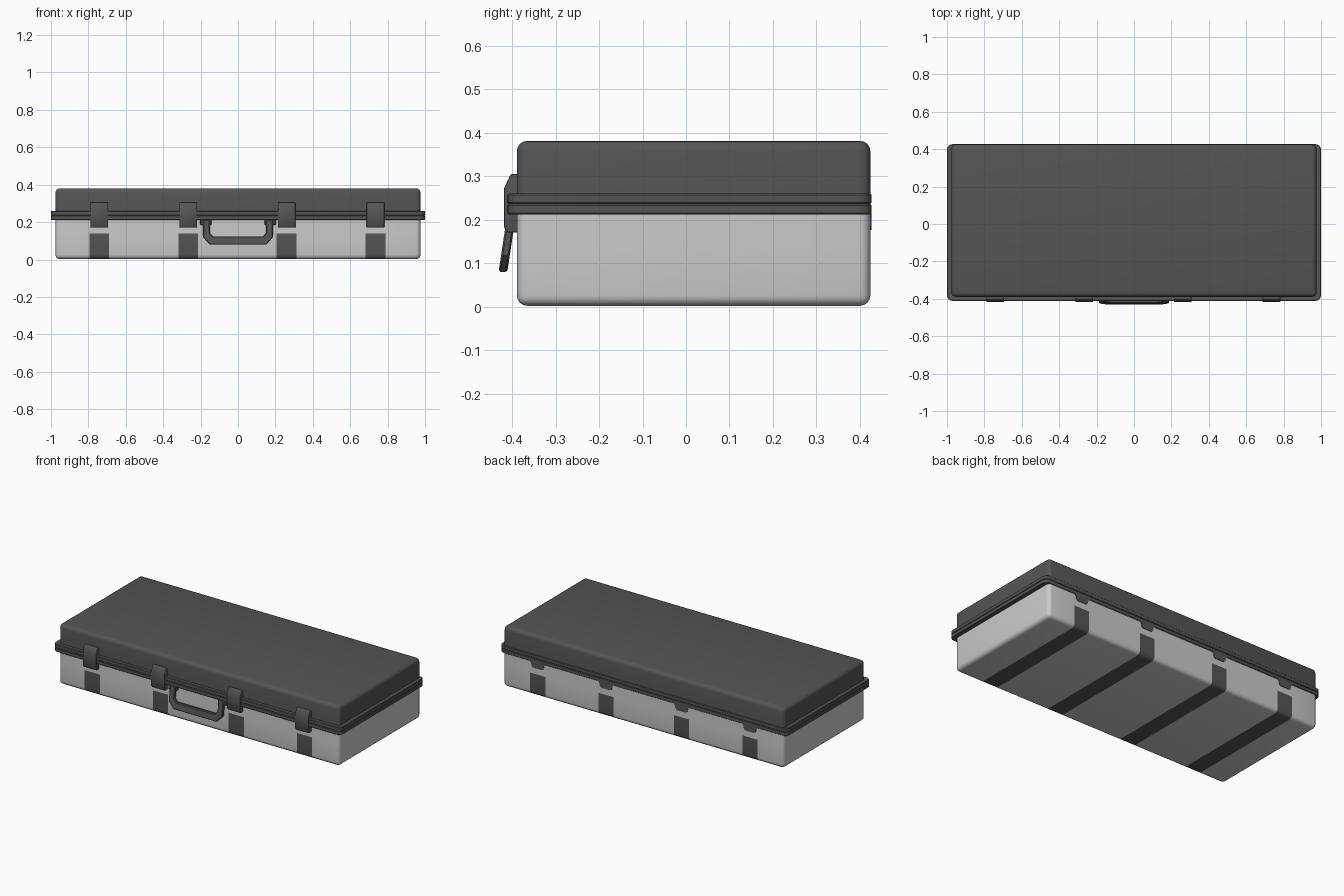
import bpy, bmesh
from mathutils import Vector

if "Cube" in bpy.data.objects:
    bpy.data.objects.remove(bpy.data.objects["Cube"])


def material(name, v):
    m = bpy.data.materials.new(name)
    m.diffuse_color = (v, v, v, 1)
    m.use_nodes = True
    m.node_tree.nodes["Principled BSDF"].inputs["Base Color"].default_value = m.diffuse_color
    return m


LIGHT = material("light grey", 0.60)
DARK = material("dark grey", 0.09)
CLIPS = (-0.742, -0.266, 0.26, 0.735)   # x of each latch, hinge and stripe
STRIPE_W, STRIPE_TOP = 0.053, 0.138


def finish(name, bm, mats):
    bmesh.ops.recalc_face_normals(bm, faces=bm.faces)
    me = bpy.data.meshes.new(name)
    bm.to_mesh(me)
    bm.free()
    ob = bpy.data.objects.new(name, me)
    bpy.context.collection.objects.link(ob)
    for m in mats:
        me.materials.append(m)
    bpy.context.view_layer.objects.active = ob
    ob.select_set(True)
    bpy.ops.object.shade_smooth_by_angle(angle=0.6)
    ob.select_set(False)
    return ob


def box(lo, hi):
    lo, hi = Vector(lo), Vector(hi)
    bm = bmesh.new()
    bmesh.ops.create_cube(bm, size=1)
    for v in bm.verts:
        v.co = (lo + hi) / 2 + v.co * (hi - lo)
    return bm


def bevel(bm, width, segments, rule=lambda e: True):
    bmesh.ops.bevel(bm, geom=[e for e in bm.edges if rule(e)], offset=width,
                    segments=segments, profile=0.5, affect='EDGES')


def extrude_outline(points, direction):
    """Solid prism from a flat outline."""
    bm = bmesh.new()
    f = bm.faces.new([bm.verts.new(p) for p in points])
    r = bmesh.ops.extrude_face_region(bm, geom=[f], use_keep_orig=True)
    bmesh.ops.translate(bm, vec=direction,
                        verts=[g for g in r["geom"] if isinstance(g, bmesh.types.BMVert)])
    return bm


def off_plane(z):
    return lambda e: not all(abs(v.co.z - z) < 1e-4 for v in e.verts)


# Lower shell, cut along the stripe outlines and coloured by position
SEAM = 0.215
bm = box((-0.976, -0.389, 0.002), (0.976, 0.424, SEAM))
bevel(bm, 0.024, 4, off_plane(SEAM))
cuts = [((c + s * STRIPE_W, 0, 0), (1, 0, 0)) for c in CLIPS for s in (-1, 1)]
cuts.append(((0, 0, STRIPE_TOP), (0, 0, 1)))
for co, no in cuts:
    bmesh.ops.bisect_plane(bm, geom=bm.verts[:] + bm.edges[:] + bm.faces[:],
                           plane_co=co, plane_no=no)
for f in bm.faces:
    c = f.calc_center_median()
    if c.z < STRIPE_TOP and any(abs(c.x - x) < STRIPE_W for x in CLIPS):
        f.material_index = 1
finish("lower_shell", bm, [LIGHT, DARK])

# Lid
bm = box((-0.976, -0.389, SEAM), (0.976, 0.424, 0.381))
bevel(bm, 0.024, 4, off_plane(SEAM))
finish("lid", bm, [DARK])

# Two-part rim around the seam
for name, z0, z1 in (("lower_rim", 0.212, 0.236), ("upper_rim", 0.236, 0.26)):
    bm = box((-1.0, -0.411, z0), (1.0, 0.427, z1))
    bevel(bm, 0.03, 4, lambda e: abs(e.verts[0].co.z - e.verts[1].co.z) > 0.01)
    bevel(bm, 0.003, 1, lambda e: abs(e.verts[0].co.z - e.verts[1].co.z) < 0.001
          and len(e.link_faces) == 2 and e.calc_face_angle() > 1)
    finish(name, bm, [DARK])

for i, x in enumerate(CLIPS, 1):
    # Front latch, from its side profile
    prof = [(-0.385, 0.305), (-0.403, 0.305), (-0.418, 0.272), (-0.418, 0.182),
            (-0.410, 0.17), (-0.385, 0.17)]
    bm = extrude_outline([(x - 0.047, y, z) for y, z in prof], (0.094, 0, 0))
    bevel(bm, 0.004, 2, lambda e: e.calc_face_angle() > 1)
    finish(f"latch_{i}", bm, [DARK])
    # Flat hinge tab on the back
    prof = [(-0.062, 0.22), (-0.045, 0.205), (-0.04, 0.183), (-0.03, 0.176),
            (0.03, 0.176), (0.04, 0.183), (0.045, 0.205), (0.062, 0.22)]
    bm = extrude_outline([(x + a, 0.42, z) for a, z in prof], (0, 0.007, 0))
    finish(f"hinge_tab_{i}", bm, [DARK])

# Carry handle: U outline, leaning outward toward the bottom
outer = [(0.187, 0.212), (0.187, 0.118), (0.15, 0.08)]
inner = [(0.132, 0.124), (0.15, 0.142), (0.15, 0.212)]
right = outer + [(-x, z) for x, z in reversed(outer)]
hole = [(-x, z) for x, z in reversed(inner)] + inner
outline = right + hole
bm = extrude_outline([(x, -0.391 - (0.212 - z) * 0.15, z) for x, z in outline],
                     (0, -0.02, 0))
bevel(bm, 0.004, 1, lambda e: e.calc_face_angle() > 1)
finish("handle", bm, [DARK])

# Handle mounts
for side, s in (("left", -1), ("right", 1)):
    bm = box((s * 0.172 - 0.03, -0.404, 0.185), (s * 0.172 + 0.03, -0.385, 0.215))
    bevel(bm, 0.003, 1)
    finish(f"handle_mount_{side}", bm, [DARK])
